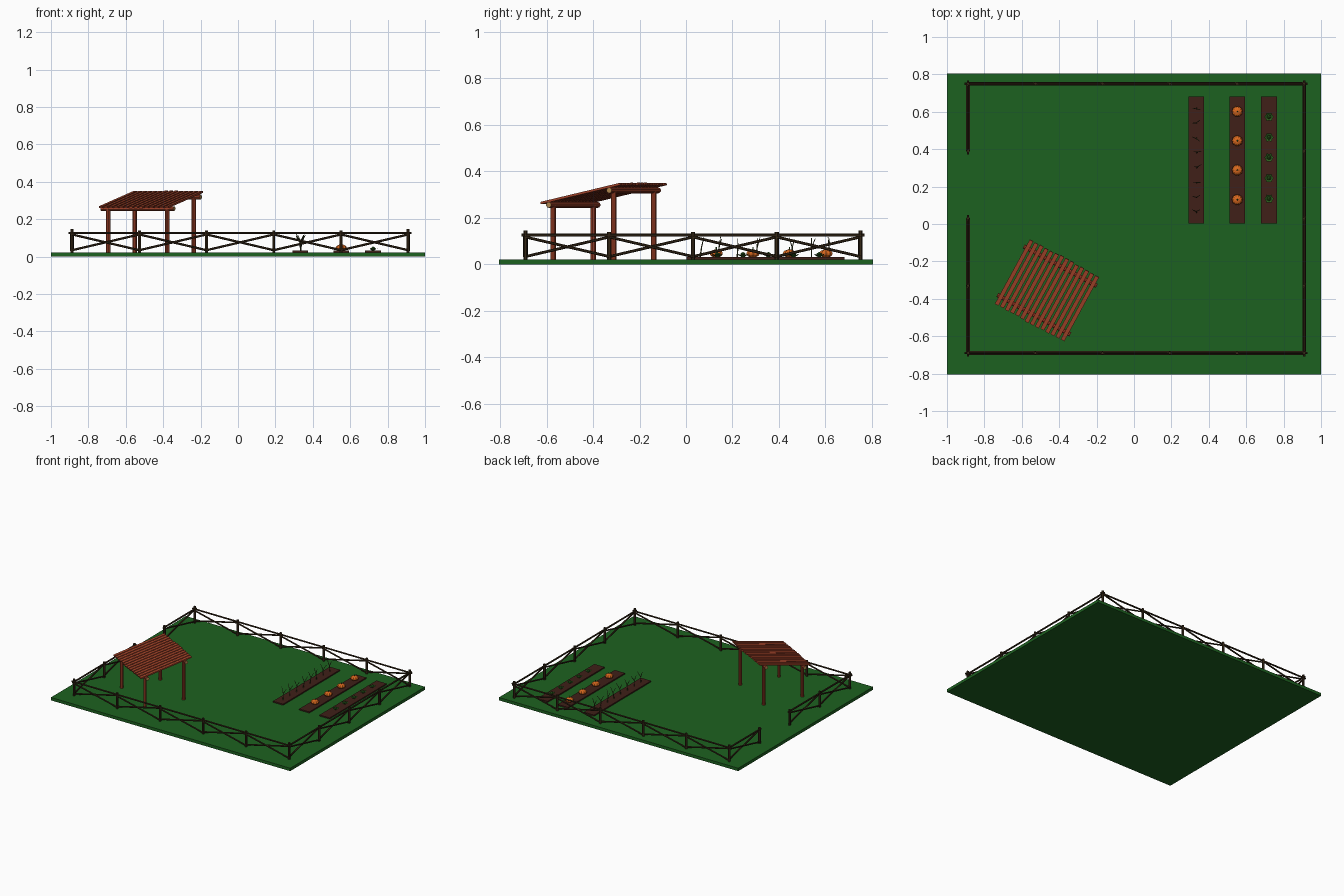
import bpy, bmesh, math, random
from mathutils import Vector, Matrix

if "Cube" in bpy.data.objects:
    bpy.data.objects.remove(bpy.data.objects["Cube"])
random.seed(4)


def mat(name, r, g, b):
    m = bpy.data.materials.new(name)
    m.diffuse_color = (r, g, b, 1)
    m.use_nodes = True
    m.node_tree.nodes["Principled BSDF"].inputs["Base Color"].default_value = m.diffuse_color
    return m


GRASS = mat("grass", 0.012, 0.12, 0.014)
SOIL = mat("soil", 0.05, 0.014, 0.009)
DARK = mat("dark_wood", 0.035, 0.02, 0.008)
RED = mat("red_wood", 0.36, 0.055, 0.022)
TAN = mat("cut_wood", 0.45, 0.25, 0.08)
ORANGE = mat("pumpkin_skin", 0.7, 0.14, 0.013)
LEAF = mat("leaf", 0.026, 0.12, 0.013)
STALK = mat("stalk", 0.06, 0.07, 0.02)
TOP = 0.022


def finish(bm, name, *mats):
    me = bpy.data.meshes.new(name)
    bm.to_mesh(me)
    bm.free()
    for m in mats:
        me.materials.append(m)
    ob = bpy.data.objects.new(name, me)
    bpy.context.collection.objects.link(ob)
    return ob


def box(bm, c, size, rot=Matrix()):
    bmesh.ops.create_cube(bm, size=1, matrix=Matrix.Translation(c) @ rot @ Matrix.Diagonal((*size, 1)))


def bar(bm, p, q, r, sides=8, r2=None, cap_mat=0):
    p, q = Vector(p), Vector(q)
    d = q - p
    m = Matrix.Translation((p + q) / 2) @ d.to_track_quat('Z', 'Y').to_matrix().to_4x4()
    res = bmesh.ops.create_cone(bm, cap_ends=True, segments=sides, radius1=r,
                                radius2=r if r2 is None else r2, depth=d.length, matrix=m)
    for f in {f for v in res["verts"] for f in v.link_faces}:
        if len(f.verts) == sides and sides > 4:
            f.material_index = cap_mat


# ground slab
bm = bmesh.new()
box(bm, (0, 0, TOP / 2), (2, 1.61, TOP))
finish(bm, "ground", GRASS)


# fence: posts, one top rail per panel, crossed braces
def fence_run(name, start, end, n, skip=()):
    bm = bmesh.new()
    a, b = Vector((*start, 0)), Vector((*end, 0))
    d = (b - a) / n
    u = d.normalized()
    side = Vector((-u.y, u.x, 0)) * 0.005
    up = lambda z: Vector((0, 0, z))
    for i in range(n + 1):
        p = a + d * i
        h = 0.147 if i in (0, n) else 0.14
        bar(bm, p + up(TOP - 0.005), p + up(h), 0.009, 6)
    for i in range(n):
        if i in skip:
            continue
        p, q = a + d * i, a + d * (i + 1)
        bar(bm, p - u * 0.018 + up(0.126), q + u * 0.018 + up(0.126), 0.0065, 6)
        bar(bm, p + side + up(0.034), q + side + up(0.118), 0.006, 6)
        bar(bm, p - side + up(0.118), q - side + up(0.034), 0.006, 6)
    finish(bm, name, DARK)


X0, X1, Y0, Y1 = -0.887, 0.91, -0.69, 0.75
fence_run("front_fence", (X0, Y0), (X1, Y0), 5)
fence_run("back_fence", (X0, Y1), (X1, Y1), 5)
fence_run("right_fence", (X1, Y0), (X1, Y1), 4)
fence_run("left_fence", (X0, Y0), (X0, Y1), 4, skip=(2,))   # gateway gap

# shelter: posts, two log beams, slatted sloping roof
SHED = Matrix.Translation((-0.465, -0.355, 0)) @ Matrix.Rotation(math.radians(-28.5), 4, 'Z')
RISE = 0.083 / 0.394
posts, beams, roof = bmesh.new(), bmesh.new(), bmesh.new()
for v in (-0.148, 0.148):
    z = 0.305 + v * RISE - 0.0175
    for u in (-0.18, 0.18):
        bar(posts, (u, v, TOP - 0.005), (u, v, z), 0.012, 10)
    bar(beams, (-0.222, v, z), (0.222, v, z), 0.0125, 10, cap_mat=1)
tilt = Matrix.Rotation(math.atan(RISE), 4, 'X')
for i in range(14):
    box(roof, (-0.2 + i * 0.4 / 13, 0, 0.305), (0.022, 0.403 + random.uniform(-0.008, 0.008), 0.01), tilt)
for bm, name, mats in ((posts, "shelter_posts", (RED,)), (beams, "shelter_beams", (RED, TAN)),
                       (roof, "roof_slats", (RED,))):
    finish(bm, name, *mats).matrix_world = SHED

# soil beds
for name, x in (("stalk_bed", 0.333), ("pumpkin_bed", 0.552), ("cabbage_bed", 0.722)):
    bm = bmesh.new()
    box(bm, (x, 0.342, TOP + 0.003), (0.085, 0.68, 0.012))
    finish(bm, name, SOIL)
BED = TOP + 0.009

# pumpkins: ribbed flattened spheres with stems
for i, y in enumerate((0.13, 0.288, 0.445, 0.602)):
    bm = bmesh.new()
    bmesh.ops.create_uvsphere(bm, u_segments=20, v_segments=8, radius=0.028)
    for w in bm.verts:
        k = 1 + 0.06 * math.cos(10 * math.atan2(w.co.y, w.co.x))
        w.co = (w.co.x * k, w.co.y * k, w.co.z * 0.62)
    finish(bm, f"pumpkin_{i + 1}", ORANGE).location = (0.552, y, BED + 0.016)
    bm = bmesh.new()
    bar(bm, (0, 0, 0), (0.004, 0, 0.014), 0.004, 6, 0.0025)
    finish(bm, f"pumpkin_stem_{i + 1}", LEAF).location = (0.552, y, BED + 0.03)

# cabbages: a bud with spreading leaves
for i, y in enumerate((0.135, 0.245, 0.355, 0.463, 0.573)):
    bm = bmesh.new()
    bmesh.ops.create_icosphere(bm, subdivisions=1, radius=0.013, matrix=Matrix.Translation((0, 0, 0.01)))
    for k in range(6):
        rot = Matrix.Rotation(k * math.pi / 3, 3, 'Z')
        pts = ((0.003, 0, 0.001), (0.016, -0.011, 0.009), (0.025, 0, 0.015), (0.016, 0.011, 0.009))
        bm.faces.new([bm.verts.new(rot @ Vector(p)) for p in pts])
    finish(bm, f"cabbage_{i + 1}", LEAF).location = (0.722, y, BED)

# thin forked stalks in the first bed
bm = bmesh.new()
for i in range(8):
    y = 0.06 + i * 0.08
    base = Vector((0.335, y, BED - 0.003))
    mid = base + Vector((random.uniform(-0.006, 0.006), random.uniform(-0.008, 0.008), 0.045))
    bar(bm, base, mid, 0.003, 5)
    for s in (-1, 1):
        tip = mid + Vector((s * 0.02, random.uniform(-0.015, 0.015), random.uniform(0.035, 0.048)))
        bar(bm, mid, tip, 0.0025, 5, 0.0015)
finish(bm, "forked_stalks", STALK)
